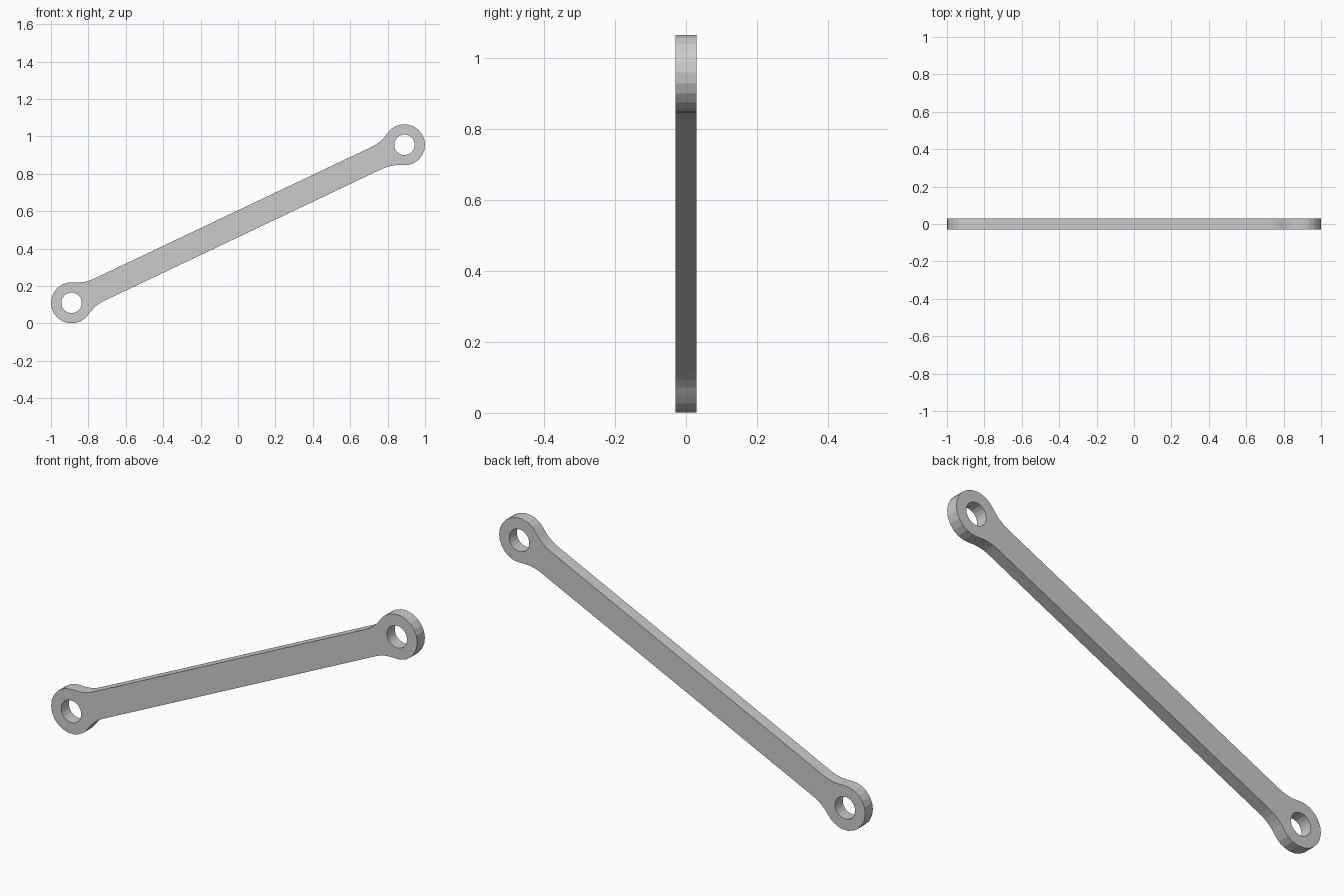
import bpy, bmesh
from math import sin, cos, radians, atan2, hypot, pi, sqrt
from mathutils import Matrix

if "Cube" in bpy.data.objects:
    bpy.data.objects.remove(bpy.data.objects["Cube"])

EYE_R, HOLE_R, HALF_W, HALF_T, FILLET = 0.11, 0.055, 0.065, 0.03, 0.20
EYE_X, Z_LOW, Z_HIGH = 0.89, 0.11, 0.955
half_len = hypot(2 * EYE_X, Z_HIGH - Z_LOW) / 2
tilt = atan2(Z_HIGH - Z_LOW, 2 * EYE_X)


def arc(cx, cy, r, a0, a1, n):
    return [(cx + r * cos(a0 + (a1 - a0) * i / n),
             cy + r * sin(a0 + (a1 - a0) * i / n)) for i in range(n + 1)]


# Half outline (right end): lower fillet, round eye, upper fillet
fy = HALF_W + FILLET
fd = sqrt((EYE_R + FILLET) ** 2 - fy ** 2)
fx = half_len - fd
touch = atan2(fy, -fd)          # where fillet meets the eye
lower = arc(fx, -fy, FILLET, pi / 2, pi - touch, 4)
eye = arc(half_len, 0, EYE_R, -touch, touch, 15)
upper = [(x, -y) for x, y in reversed(lower)]
end = lower + eye[1:-1] + upper
outline = end + [(-x, -y) for x, y in end]

# Bolt holes at both ends
holes = [arc(s * half_len, 0, HOLE_R, 0, 2 * pi, 20)[:-1] for s in (1, -1)]

# Filled, extruded 2D profile
curve = bpy.data.curves.new("link_profile", 'CURVE')
curve.dimensions = '2D'
curve.fill_mode = 'BOTH'
curve.extrude = HALF_T
for loop in [outline] + holes:
    sp = curve.splines.new('POLY')
    sp.points.add(len(loop) - 1)
    for p, (x, y) in zip(sp.points, loop):
        p.co = (x, y, 0, 1)
    sp.use_cyclic_u = True
tmp = bpy.data.objects.new("link_profile", curve)
bpy.context.collection.objects.link(tmp)
bpy.context.view_layer.update()
deps = bpy.context.evaluated_depsgraph_get()
mesh = bpy.data.meshes.new_from_object(tmp.evaluated_get(deps))
bpy.data.objects.remove(tmp)

# Weld the shell, stand it upright and tilt it
bm = bmesh.new()
bm.from_mesh(mesh)
bmesh.ops.remove_doubles(bm, verts=bm.verts, dist=1e-5)
bmesh.ops.recalc_face_normals(bm, faces=bm.faces)
for f in bm.faces:
    f.smooth = False
bm.transform(Matrix.Translation((0, 0, (Z_LOW + Z_HIGH) / 2))
             @ Matrix.Rotation(radians(90), 4, 'X')
             @ Matrix.Rotation(tilt, 4, 'Z'))
bm.to_mesh(mesh)
bm.free()
mesh.name = "link_bar"
bpy.context.collection.objects.link(bpy.data.objects.new("link_bar", mesh))
